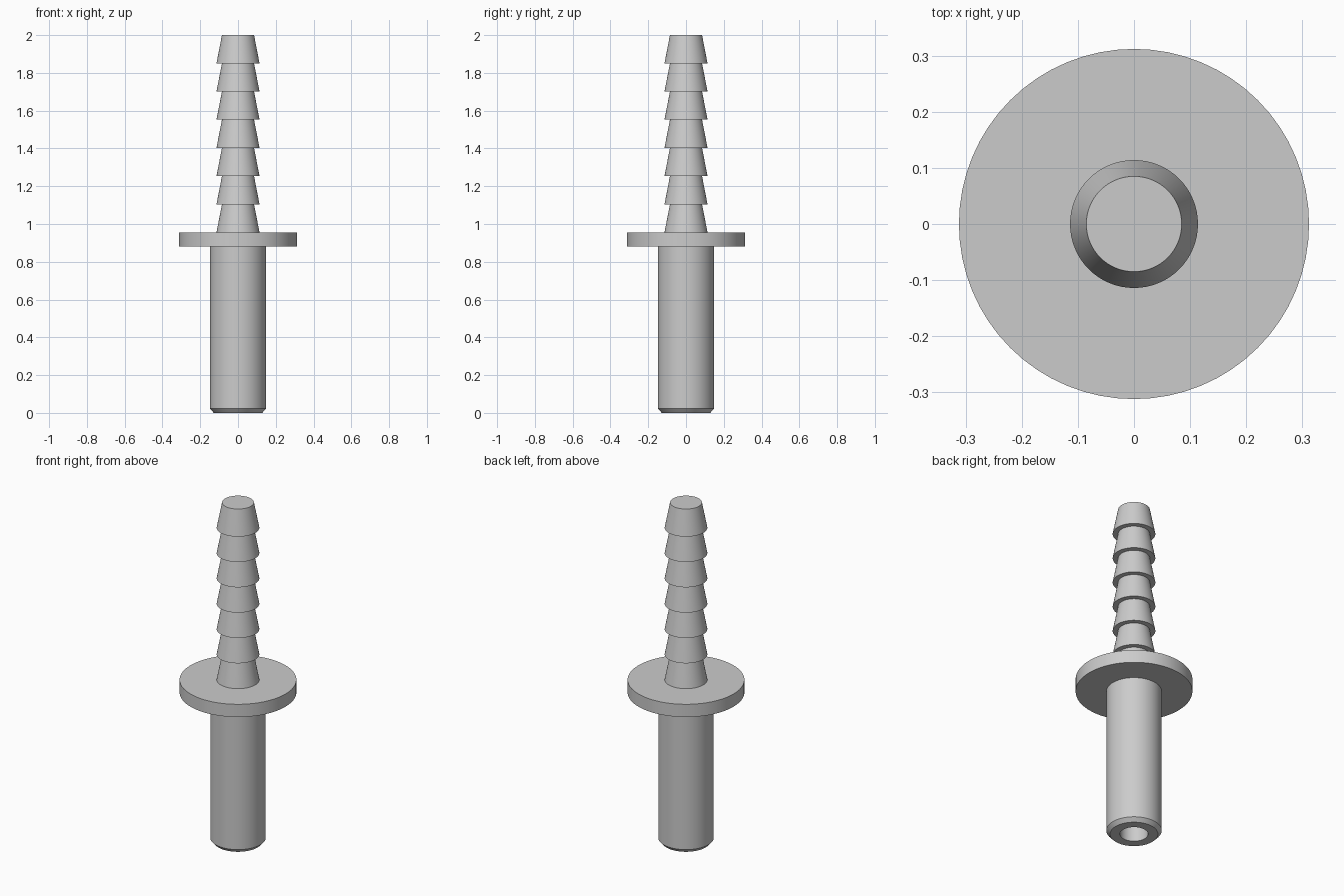
import bpy
import bmesh
from math import radians, tau, sin, cos

SEGMENTS = 64

cube = bpy.data.objects.get("Cube")
if cube:
    bpy.data.objects.remove(cube, do_unlink=True)

grey = bpy.data.materials.new("plain grey")
grey.use_nodes = True
colour = (0.6, 0.6, 0.6, 1)
grey.diffuse_color = colour
grey.node_tree.nodes["Principled BSDF"].inputs["Base Color"].default_value = colour


def lathe(name, profile):
    """Revolve (radius, height) points about z; cap each open end."""
    bm = bmesh.new()
    rings = []
    for radius, z in profile:
        rings.append([bm.verts.new((radius * cos(tau * i / SEGMENTS),
                                    radius * sin(tau * i / SEGMENTS), z))
                      for i in range(SEGMENTS)])
    for low, high in zip(rings, rings[1:]):
        for i in range(SEGMENTS):
            j = (i + 1) % SEGMENTS
            bm.faces.new((low[i], low[j], high[j], high[i]))
    bm.faces.new(rings[0])
    bm.faces.new(rings[-1])
    bmesh.ops.recalc_face_normals(bm, faces=bm.faces)
    mesh = bpy.data.meshes.new(name)
    bm.to_mesh(mesh)
    bm.free()
    mesh.materials.append(grey)
    obj = bpy.data.objects.new(name, mesh)
    bpy.context.collection.objects.link(obj)
    bpy.ops.object.select_all(action="DESELECT")
    obj.select_set(True)
    bpy.context.view_layer.objects.active = obj
    bpy.ops.object.shade_smooth_by_angle(angle=radians(30))
    return obj


FLANGE_BOTTOM, FLANGE_TOP, TOP = 0.88, 0.955, 2.0

# Lower peg with chamfered end and blind bore, joined to the flange and barbs
bore = [(0.075, 0.8), (0.075, 0)]
peg = [(0.128, 0), (0.148, 0.022), (0.148, FLANGE_BOTTOM)]
flange = [(0.312, FLANGE_BOTTOM), (0.312, FLANGE_TOP)]

# Seven tapered barbs stacked above the flange
BARBS = 7
step = (TOP - FLANGE_TOP) / BARBS
barbs = []
for n in range(BARBS):
    z = FLANGE_TOP + n * step
    barbs += [(0.114, z), (0.085, z + step)]

lathe("barbed_hose_fitting", bore + peg + flange + barbs)
